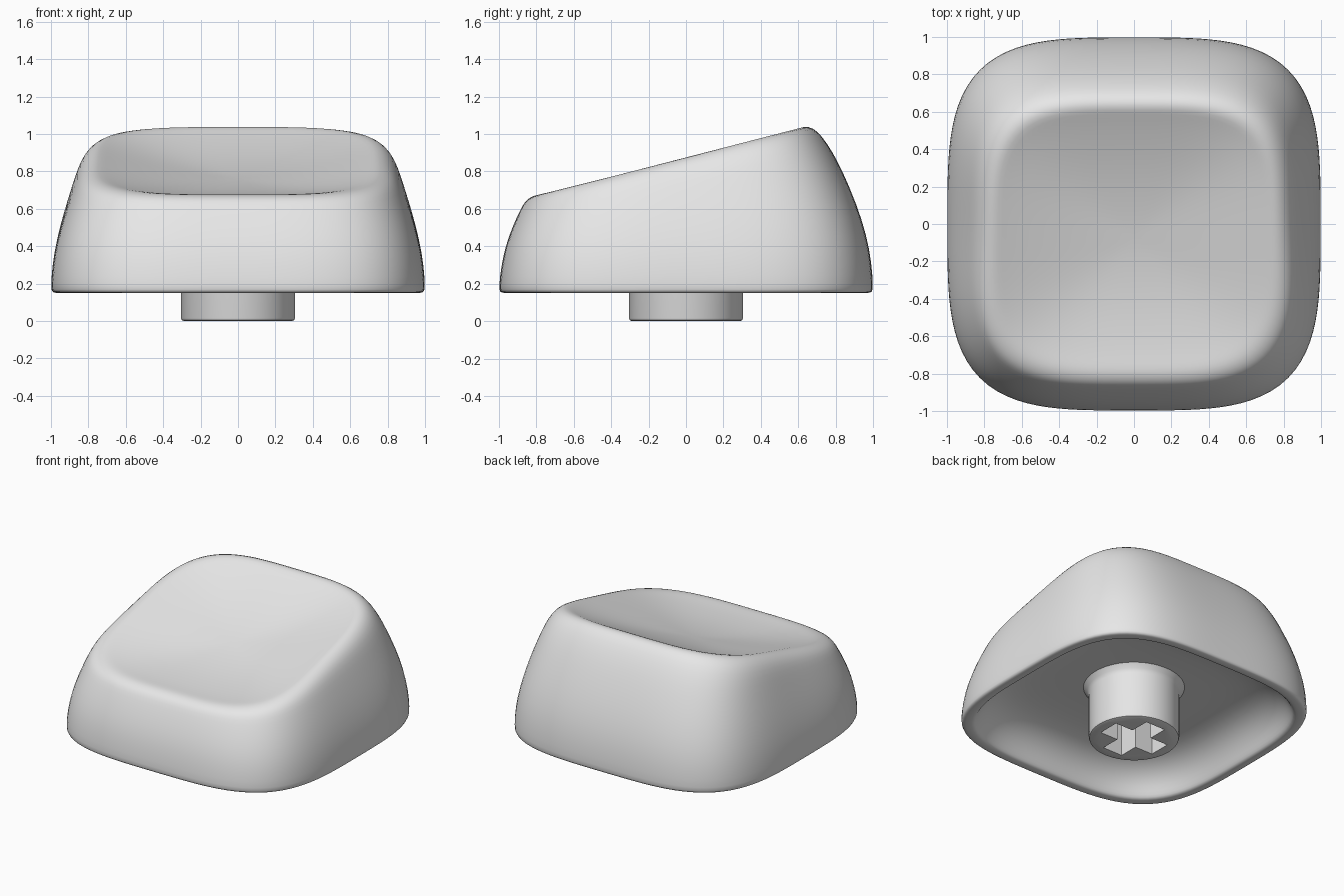
import bpy, bmesh, math

if "Cube" in bpy.data.objects:
    bpy.data.objects.remove(bpy.data.objects["Cube"], do_unlink=True)

gray = bpy.data.materials.new("light_gray")
gray.use_nodes = True
gray.diffuse_color = (0.8, 0.8, 0.8, 1)
gray.node_tree.nodes["Principled BSDF"].inputs["Base Color"].default_value = (0.8, 0.8, 0.8, 1)


def make_object(name, bm):
    bmesh.ops.recalc_face_normals(bm, faces=bm.faces)
    mesh = bpy.data.meshes.new(name)
    bm.to_mesh(mesh)
    bm.free()
    mesh.materials.append(gray)
    obj = bpy.data.objects.new(name, mesh)
    bpy.context.collection.objects.link(obj)
    bpy.ops.object.select_all(action='DESELECT')
    obj.select_set(True)
    bpy.context.view_layer.objects.active = obj
    return obj


def loft(rings):
    """Skin a list of equal point rings and cap both ends."""
    bm = bmesh.new()
    loops = [[bm.verts.new(p) for p in ring] for ring in rings]
    count = len(loops[0])
    for a, b in zip(loops, loops[1:]):
        for i in range(count):
            j = (i + 1) % count
            bm.faces.new((a[i], a[j], b[j], b[i]))
    bm.faces.new(loops[0])
    bm.faces.new(loops[-1])
    return bm


def rounded_square(half_x, front, back, z_front, z_back, dip=0, count=64, power=3.7):
    """Superellipse ring whose height runs from z_front to z_back."""
    mid, half_y = (back - front) / 2, (back + front) / 2
    ring = []
    for i in range(count):
        c, s = (f(math.tau * i / count) for f in (math.cos, math.sin))
        r = (abs(c) ** power + abs(s) ** power) ** (-1 / power)
        z = z_front + (z_back - z_front) * (r * s + 1) / 2 - dip
        ring.append((half_x * r * c, mid + half_y * r * s, z))
    return ring


# Hollow underside: ceiling outwards to the bottom lip
inside = [(0.05, 0.4), (0.3, 0.4), (0.55, 0.395), (0.7, 0.375), (0.8, 0.33),
          (0.87, 0.26), (0.905, 0.19), (0.92, 0.16), (0.935, 0.15), (0.975, 0.15)]
rings = [rounded_square(h, h, h, z, z) for h, z in inside]

# Outer wall: half width, front reach, back reach, front height, back height
outside = [(0.995, 0.995, 0.995, 0.155, 0.155), (1, 1, 1, 0.18, 0.18),
           (0.993, 0.988, 0.992, 0.29, 0.31), (0.97, 0.965, 0.965, 0.4, 0.46),
           (0.932, 0.925, 0.91, 0.51, 0.63), (0.888, 0.883, 0.837, 0.6, 0.8),
           (0.86, 0.86, 0.78, 0.64, 0.91), (0.83, 0.835, 0.725, 0.66, 0.99),
           (0.79, 0.805, 0.68, 0.673, 1.033), (0.75, 0.77, 0.63, 0.677, 1.043)]
rings += [rounded_square(*row) for row in outside]

# Dished top, shrinking towards its centre
for scale in (0.94, 0.88, 0.8, 0.65, 0.5, 0.35, 0.2, 0.07):
    tilt = 0.183 * scale
    rings.append(rounded_square(0.75 * scale, 0.07 + 0.7 * scale, -0.07 + 0.7 * scale,
                                0.86 - tilt, 0.86 + tilt, 0.1 * (1 - scale ** 2)))

shell = make_object("cap_shell", loft(rings))
bpy.ops.object.shade_smooth()
subdivision = shell.modifiers.new("smooth_surface", 'SUBSURF')
subdivision.levels = subdivision.render_levels = 1

# Round stem with a softened foot and a flared root
stem_profile = [(0.288, 0), (0.3, 0.005), (0.305, 0.018), (0.305, 0.34),
                (0.315, 0.37), (0.35, 0.41)]
stem = make_object("stem", loft([[(r * math.cos(math.tau * i / 64), r * math.sin(math.tau * i / 64), z)
                                  for i in range(64)] for r, z in stem_profile]))

# Cross-shaped socket cut into the stem
arm, width = 0.225, 0.08
outline = []
for turn in range(4):
    c, s = round(math.cos(turn * math.pi / 2)), round(math.sin(turn * math.pi / 2))
    for x, y in ((arm, -width), (arm, width), (width, width)):
        outline.append((x * c - y * s, x * s + y * c))
cutter = make_object("socket_cutter", loft([[(x, y, z) for x, y in outline] for z in (-0.1, 0.32)]))
cutter.hide_render = True

bpy.ops.object.select_all(action='DESELECT')
stem.select_set(True)
bpy.context.view_layer.objects.active = stem
cut = stem.modifiers.new("socket", 'BOOLEAN')
cut.operation = 'DIFFERENCE'
cut.solver = 'EXACT'
cut.object = cutter
bpy.ops.object.modifier_apply(modifier=cut.name)
bpy.data.objects.remove(cutter, do_unlink=True)
bpy.ops.object.shade_smooth_by_angle(angle=math.radians(40))
